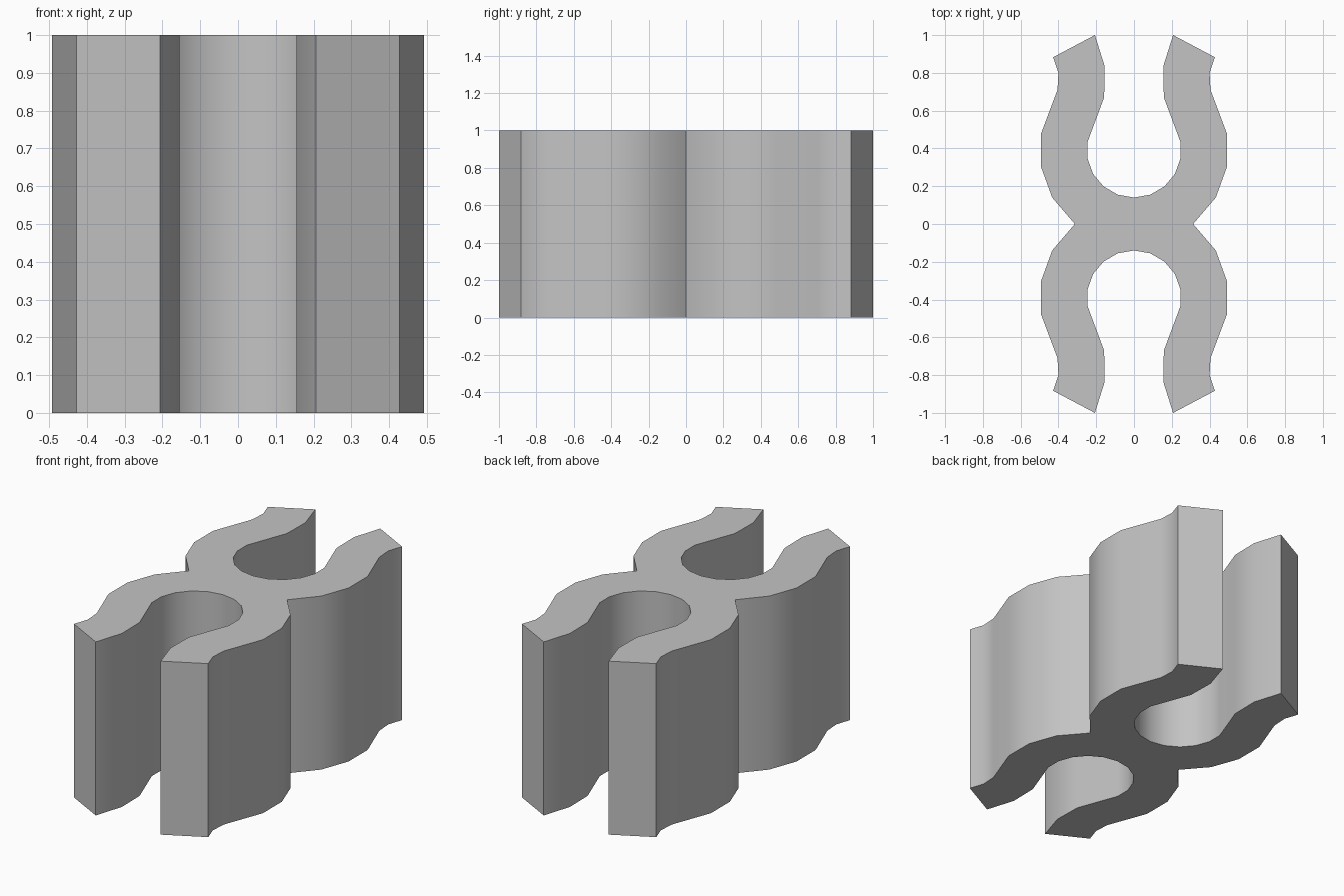
import bpy, bmesh
from math import sin, cos, radians

cube = bpy.data.objects.get("Cube")
if cube:
    bpy.data.objects.remove(cube, do_unlink=True)

CENTRE = 0.39   # distance of each socket centre from the middle
HEIGHT = 1.0


def arc(radius, degrees):
    return [(radius * cos(radians(a)), CENTRE + radius * sin(radians(a))) for a in degrees]


# One quarter of the clip outline: waist, outer wall, flared lip, inner wall
waist = [(0.313, 0.0)]
outer = arc(0.5, (-30, -10, 10))
lip = [(0.405, 0.71), (0.40, 0.80), (0.428, 0.883),
       (0.207, 1.0), (0.155, 0.835), (0.158, 0.67)]
inner = arc(0.25, (10, -10, -30, -50, -70, -90))
quarter = waist + outer + lip + inner

# Mirror to the other side, then repeat for the opposite socket
half = quarter + [(-x, y) for x, y in reversed(quarter[:-1])]
outline = half + [(-x, -y) for x, y in half[1:-1]]

# Extrude the outline upward
bm = bmesh.new()
base = bm.faces.new([bm.verts.new((x, y, 0)) for x, y in outline])
ext = bmesh.ops.extrude_face_region(bm, geom=[base], use_keep_orig=True)
top = [v for v in ext["geom"] if isinstance(v, bmesh.types.BMVert)]
bmesh.ops.translate(bm, verts=top, vec=(0, 0, HEIGHT))
bmesh.ops.recalc_face_normals(bm, faces=bm.faces)
mesh = bpy.data.meshes.new("double_clip")
bm.to_mesh(mesh)
bm.free()

clip = bpy.data.objects.new("double_clip", mesh)
bpy.context.collection.objects.link(clip)

# Single grey material
colour = (0.55, 0.55, 0.55, 1)
grey = bpy.data.materials.new("light_grey")
grey.use_nodes = True
grey.diffuse_color = colour
grey.node_tree.nodes["Principled BSDF"].inputs["Base Color"].default_value = colour
mesh.materials.append(grey)

# Smooth curved walls, sharp corners
bpy.ops.object.select_all(action='DESELECT')
bpy.context.view_layer.objects.active = clip
clip.select_set(True)
bpy.ops.object.shade_smooth_by_angle(angle=radians(32))
